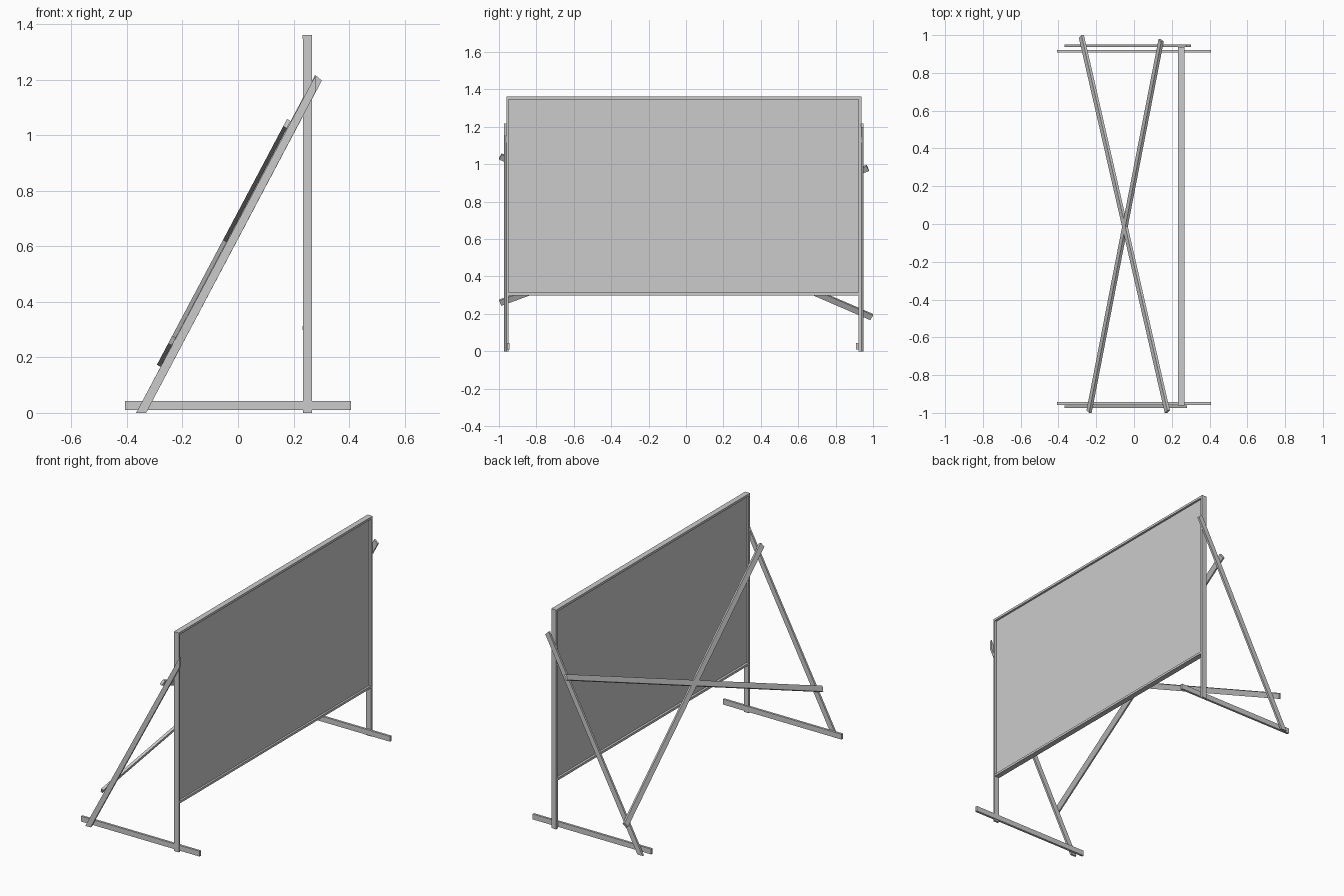
import bpy
from mathutils import Vector

if "Cube" in bpy.data.objects:
    bpy.data.objects.remove(bpy.data.objects["Cube"])


def prism(name, front, back):
    """Solid bar between two matching four-point loops."""
    n = len(front)
    faces = [tuple(range(n)), tuple(range(2 * n - 1, n - 1, -1))]
    faces += [(i, i + n, (i + 1) % n + n, (i + 1) % n) for i in range(n)]
    me = bpy.data.meshes.new(name)
    me.from_pydata([tuple(p) for p in front + back], [], faces)
    import bmesh
    bm = bmesh.new()
    bm.from_mesh(me)
    bmesh.ops.recalc_face_normals(bm, faces=bm.faces)
    bm.to_mesh(me)
    bm.free()
    ob = bpy.data.objects.new(name, me)
    bpy.context.collection.objects.link(ob)
    return ob


def plate(name, profile, y0, y1):
    """Extrude an x-z profile along y."""
    return prism(name, [(x, y0, z) for x, z in profile],
                 [(x, y1, z) for x, z in profile])


def box(name, x0, x1, y0, y1, z0, z1):
    return plate(name, [(x0, z0), (x1, z0), (x1, z1), (x0, z1)], y0, y1)


# Board and its frame
box("board_panel", 0.246, 0.254, -0.952, 0.926, 0.307, 1.352)
box("top_rail", 0.233, 0.267, -0.961, 0.937, 1.347, 1.361)
box("bottom_rail", 0.232, 0.266, -0.949, 0.922, 0.299, 0.313)
box("near_post", 0.234, 0.267, -0.961, -0.948, 0, 1.361)
box("far_post", 0.234, 0.267, 0.922, 0.938, 0, 1.361)

# Feet on the floor
box("near_foot", -0.407, 0.407, -0.957, -0.943, 0.01, 0.043)
box("far_foot", -0.407, 0.407, 0.908, 0.922, 0.01, 0.043)

# Slanted side struts: flat cut at the floor, near one trimmed upright on top
plate("near_strut", [(-0.367, 0), (-0.331, 0), (0.280, 1.157), (0.280, 1.217)],
      -0.973, -0.960)
plate("far_strut", [(-0.367, 0), (-0.331, 0), (0.302, 1.197), (0.278, 1.218)],
      0.936, 0.949)

# Crossed braces lying on the sloping plane of the struts
base = Vector((-0.367, 0, 0))
up = Vector((0.645, 0, 1.218)).normalized()
out = Vector((-up.z, 0, up.x))
across = Vector((0, 1, 0))


def brace(name, s0, y0, s1, y1, width=0.033, thick=0.015):
    a = base + up * s0 + across * y0
    b = base + up * s1 + across * y1
    side = (b - a).cross(out).normalized() * (width / 2)
    loop = [-side, side, side + out * thick, -side + out * thick]
    prism(name, [a + o for o in loop], [b + o for o in loop])


brace("cross_brace_a", 0.203, 0.993, 1.175, -0.993)
brace("cross_brace_b", 0.290, -0.993, 1.105, 0.972)
